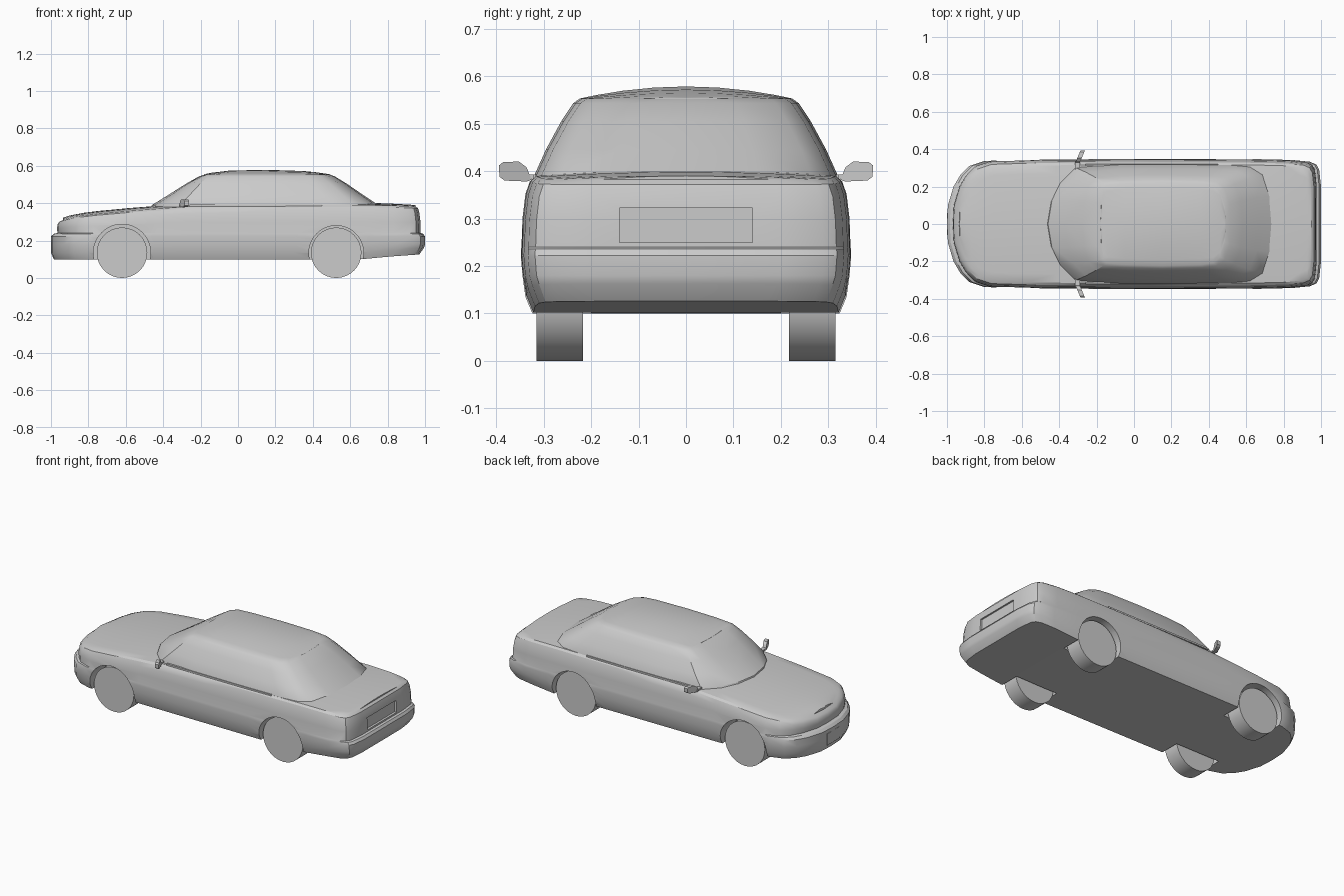
import bpy, bmesh, math
from mathutils import Matrix

if "Cube" in bpy.data.objects:
    bpy.data.objects.remove(bpy.data.objects["Cube"])

GREY = (0.6, 0.6, 0.6, 1)
mat = bpy.data.materials.new("plain grey")
mat.use_nodes = True
mat.diffuse_color = GREY
mat.node_tree.nodes["Principled BSDF"].inputs["Base Color"].default_value = GREY


def interp(pts, x):
    """Piecewise linear lookup in a list of (x, value)."""
    if x <= pts[0][0]:
        return pts[0][1]
    for (a, va), (b, vb) in zip(pts, pts[1:]):
        if x <= b:
            return va + (vb - va) * (x - a) / (b - a)
    return pts[-1][1]


def finish(bm, name, angle=30):
    bmesh.ops.recalc_face_normals(bm, faces=bm.faces)
    me = bpy.data.meshes.new(name)
    bm.to_mesh(me)
    bm.free()
    ob = bpy.data.objects.new(name, me)
    bpy.context.collection.objects.link(ob)
    me.materials.append(mat)
    smooth(ob, angle)
    return ob


def smooth(ob, angle=30):
    bpy.ops.object.select_all(action='DESELECT')
    ob.select_set(True)
    bpy.context.view_layer.objects.active = ob
    bpy.ops.object.shade_smooth_by_angle(angle=math.radians(angle))


def shell(name, rings, crown, columns=(1, .85, .6, .3, 0)):
    """Stack half-outlines, close top and bottom, then mirror over y = 0."""
    bm = bmesh.new()

    def grid(rows):
        vs = [[bm.verts.new(p) for p in row] for row in rows]
        for r, s in zip(vs, vs[1:]):
            for i in range(len(r) - 1):
                bm.faces.new((r[i], r[i + 1], s[i + 1], s[i]))

    grid(rings)
    grid([[(x, y * f, z) for x, y, z in rings[0]] for f in columns])
    grid([[(x, y * f, z + crown(x) * (1 - f * f)) for x, y, z in rings[-1]] for f in columns])
    bmesh.ops.mirror(bm, geom=bm.verts[:] + bm.edges[:] + bm.faces[:], axis='Y', merge_dist=0.0)
    bmesh.ops.remove_doubles(bm, verts=bm.verts, dist=0.0004)
    bmesh.ops.dissolve_degenerate(bm, edges=bm.edges, dist=0.0004)
    return finish(bm, name)


def box(name, lo, hi):
    bm = bmesh.new()
    bmesh.ops.create_cube(bm, size=1)
    for v in bm.verts:
        v.co = [l + (h - l) * (c + .5) for l, h, c in zip(lo, hi, v.co)]
    return finish(bm, name)


def cylinder(name, x, y, z, radius, width, sides):
    bm = bmesh.new()
    turn = Matrix.Translation((x, y, z)) @ Matrix.Rotation(math.pi / 2, 4, 'X')
    bmesh.ops.create_cone(bm, cap_ends=True, segments=sides, radius1=radius,
                          radius2=radius, depth=width, matrix=turn)
    return finish(bm, name)


def cut(ob, cutter):
    mod = ob.modifiers.new("cut", 'BOOLEAN')
    mod.operation = 'DIFFERENCE'
    mod.solver = 'EXACT'
    mod.object = cutter
    bpy.context.view_layer.objects.active = ob
    bpy.ops.object.modifier_apply(modifier=mod.name)
    bpy.data.objects.remove(cutter)


# Lower body: plan outline and shoulder height along the length
plan = [(-1, 0), (-.995, .1), (-.965, .2), (-.93, .26), (-.88, .31), (-.8, .337),
        (-.62, .343), (-.45, .345), (-.3, .346), (0, .347), (.3, .348), (.5, .348),
        (.7, .346), (.85, .342), (.94, .333), (.975, .318), (.99, .29), (1, .2), (1, 0)]
shoulder = [(-.97, .3), (-.9, .322), (-.8, .338), (-.6, .357), (-.4, .372),
            (-.25, .383), (.2, .388), (.75, .39), (.95, .382)]
hood_crown = [(-.97, .01), (-.8, .015), (-.3, .016), (.6, .014), (.95, .008)]
rear_rise = [(.66, 0), (.75, .01), (1, .028)]


def level(scale, front, rear, height):
    ring = []
    for x, y in plan:
        px = front + (x + 1) / 2 * (rear - front)
        ring.append((px, y * scale, height(px)))
    return ring


def sill(z):
    return lambda x: z + interp(rear_rise, x)


def flank(f):
    return lambda x: .24 + f * (interp(shoulder, x) - .24)


body = shell("body", [
    level(.93, -.985, .97, sill(.1)),
    level(.972, -1, .995, sill(.135)),
    level(.99, -1, 1, lambda x: .18),
    level(1, -1, 1, lambda x: .222),
    level(.998, -.985, .99, lambda x: .236),
    level(.996, -.965, .977, flank(0)),
    level(.99, -.968, .976, flank(.4)),
    level(.972, -.965, .97, flank(.75)),
    level(.945, -.955, .963, flank(.93)),
    level(.91, -.935, .95, flank(1))], lambda x: interp(hood_crown, x))

# Cabin: outline at the belt blends into the roof outline
belt = [(-.46, 0), (-.44, .12), (-.39, .22), (-.31, .3), (-.1, .318), (.2, .32),
        (.5, .316), (.62, .305), (.69, .265), (.735, .15), (.75, 0)]
roof = [(-.19, 0), (-.185, .11), (-.175, .185), (-.15, .212), (-.05, .222), (.15, .227),
        (.36, .222), (.43, .212), (.47, .18), (.495, .1), (.5, 0)]


def cabin_level(t, z, bulge):
    return [(a + (c - a) * t, (b + (d - b) * t) + (bulge if b else 0), z)
            for (a, b), (c, d) in zip(belt, roof)]


roof_crown = [(-.19, 0), (-.1, .018), (.05, .026), (.3, .024), (.42, .012), (.5, 0)]
cabin = shell("cabin", [
    cabin_level(-.03, .37, 0), cabin_level(0, .39, 0), cabin_level(.33, .445, .006),
    cabin_level(.68, .505, .006), cabin_level(.93, .543, .004), cabin_level(1.04, .553, 0)],
    lambda x: interp(roof_crown, x))

# Wheels and their arches
for end, x, arch in (("front", -.62, .153), ("rear", .525, .146)):
    for side, s in (("left", 1), ("right", -1)):
        cut(body, cylinder("arch_cutter", x, s * .3, .134, arch, .2, 48))
        cylinder(f"{end}_{side}_wheel", x, s * .266, .135, .135, .098, 32)

# Number plate recess at the tail, plain plate at the nose
cut(body, box("recess_cutter", (.963, -.14, .25), (1.1, .14, .322)))
smooth(body)
box("front_plate", (-1, -.06, .13), (-.993, .06, .2))

# Door mirrors and slim belt trims
outline = [(.325, .382), (.335, .378), (.382, .38), (.393, .388), (.394, .412),
           (.385, .419), (.352, .42), (.336, .408)]
for side, s in (("left", 1), ("right", -1)):
    bm = bmesh.new()
    rows = []
    for depth in (-.012, .012):
        rows.append([bm.verts.new((-.305 + (y - .32) * .42 + depth, s * y, z)) for y, z in outline])
    n = len(outline)
    for i in range(n):
        j = (i + 1) % n
        bm.faces.new((rows[0][i], rows[0][j], rows[1][j], rows[1][i]))
    bm.faces.new(rows[0])
    bm.faces.new(rows[1])
    finish(bm, f"{side}_mirror")
    ys = sorted((s * .29, s * .336))
    box(f"{side}_mirror_arm", (-.315, ys[0], .383), (-.29, ys[1], .393))
    ys = sorted((s * .31, s * .322))
    box(f"{side}_belt_trim", (-.26, ys[0], .383), (.45, ys[1], .393))
